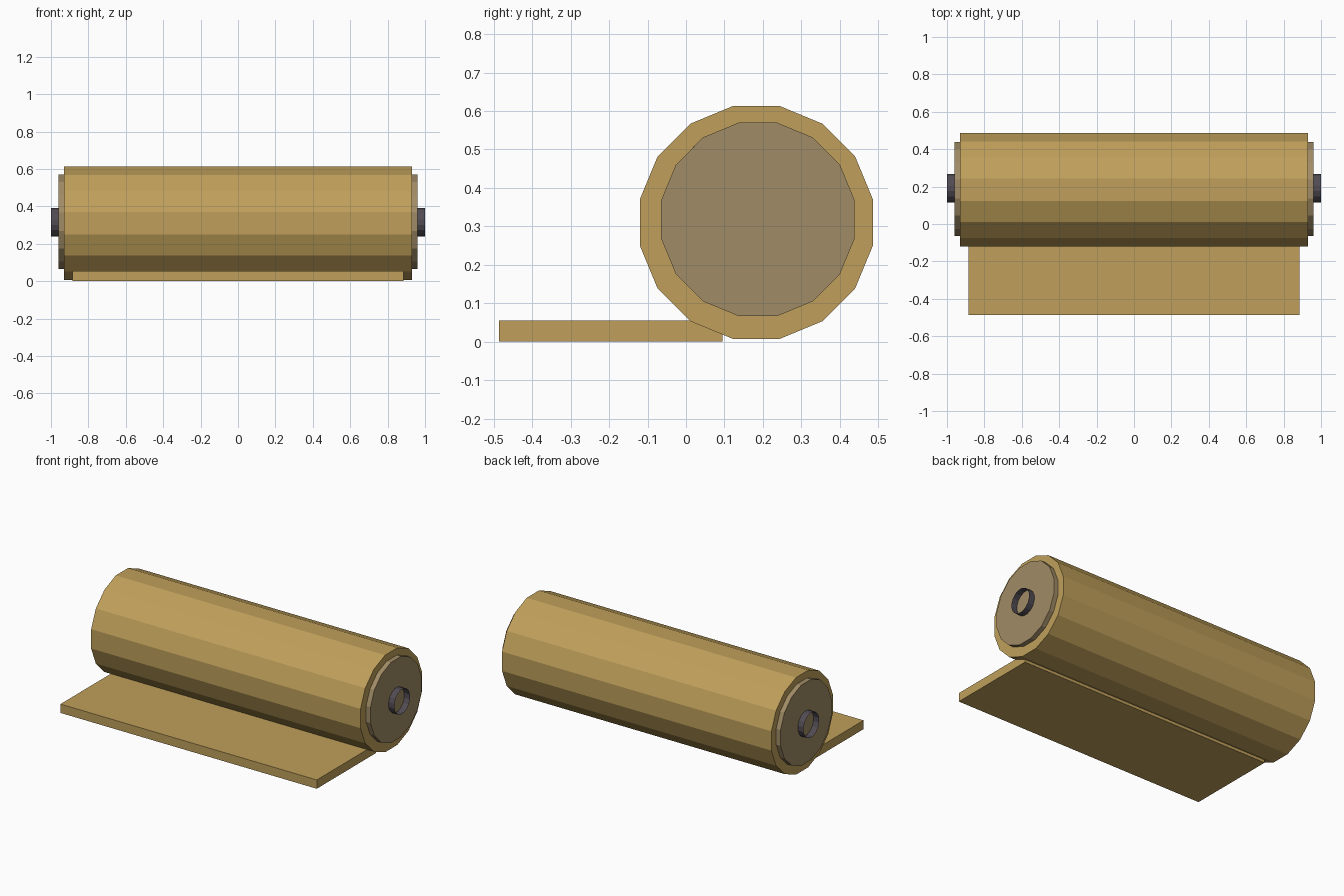
import bpy
import math

cube = bpy.data.objects.get("Cube")
if cube:
    bpy.data.objects.remove(cube, do_unlink=True)


def make_material(name, srgb):
    color = [(c / 255) ** 2.2 for c in srgb] + [1.0]
    mat = bpy.data.materials.new(name)
    mat.use_nodes = True
    mat.diffuse_color = color
    mat.node_tree.nodes["Principled BSDF"].inputs["Base Color"].default_value = color
    return mat


tan = make_material("tan mat", (190, 158, 91))
dull_brown = make_material("dull brown core", (159, 139, 102))
dark_grey = make_material("dark grey tube", (82, 77, 84))


def cylinder_x(name, radius, x0, x1, y, z, mat, fill="NGON"):
    """Sixteen-sided cylinder along x with flats at top and bottom."""
    bpy.ops.mesh.primitive_cylinder_add(
        vertices=16, radius=radius, depth=x1 - x0, end_fill_type=fill)
    obj = bpy.context.object
    obj.name = name
    # Half a facet of turn puts flats on top, then the axis is laid along x
    obj.rotation_euler = (0, math.pi / 2, 0)
    turn = math.pi / 16
    for v in obj.data.vertices:
        a, b = v.co.x, v.co.y
        v.co.x = a * math.cos(turn) - b * math.sin(turn)
        v.co.y = a * math.sin(turn) + b * math.cos(turn)
    obj.location = ((x0 + x1) / 2, y, z)
    obj.data.materials.append(mat)
    return obj


# Rolled-up mat and its inner core
cylinder_x("outer_roll", 0.309, -0.93, 0.93, 0.183, 0.31, tan)
cylinder_x("inner_roll", 0.2565, -0.96, 0.96, 0.187, 0.318, dull_brown)

# Thin open tube showing at both ends
for name, x0, x1 in (("left_tube", 0.94, 1.0), ("right_tube", -1.0, -0.94)):
    cylinder_x(name, 0.078, x0, x1, 0.191, 0.316, dark_grey, "NOTHING")

# Unrolled flap lying on the ground
bpy.ops.mesh.primitive_cube_add(size=1, location=(0, -0.196, 0.0275))
flap = bpy.context.object
flap.name = "unrolled_flap"
flap.scale = (1.77, 0.582, 0.055)
flap.data.materials.append(tan)
